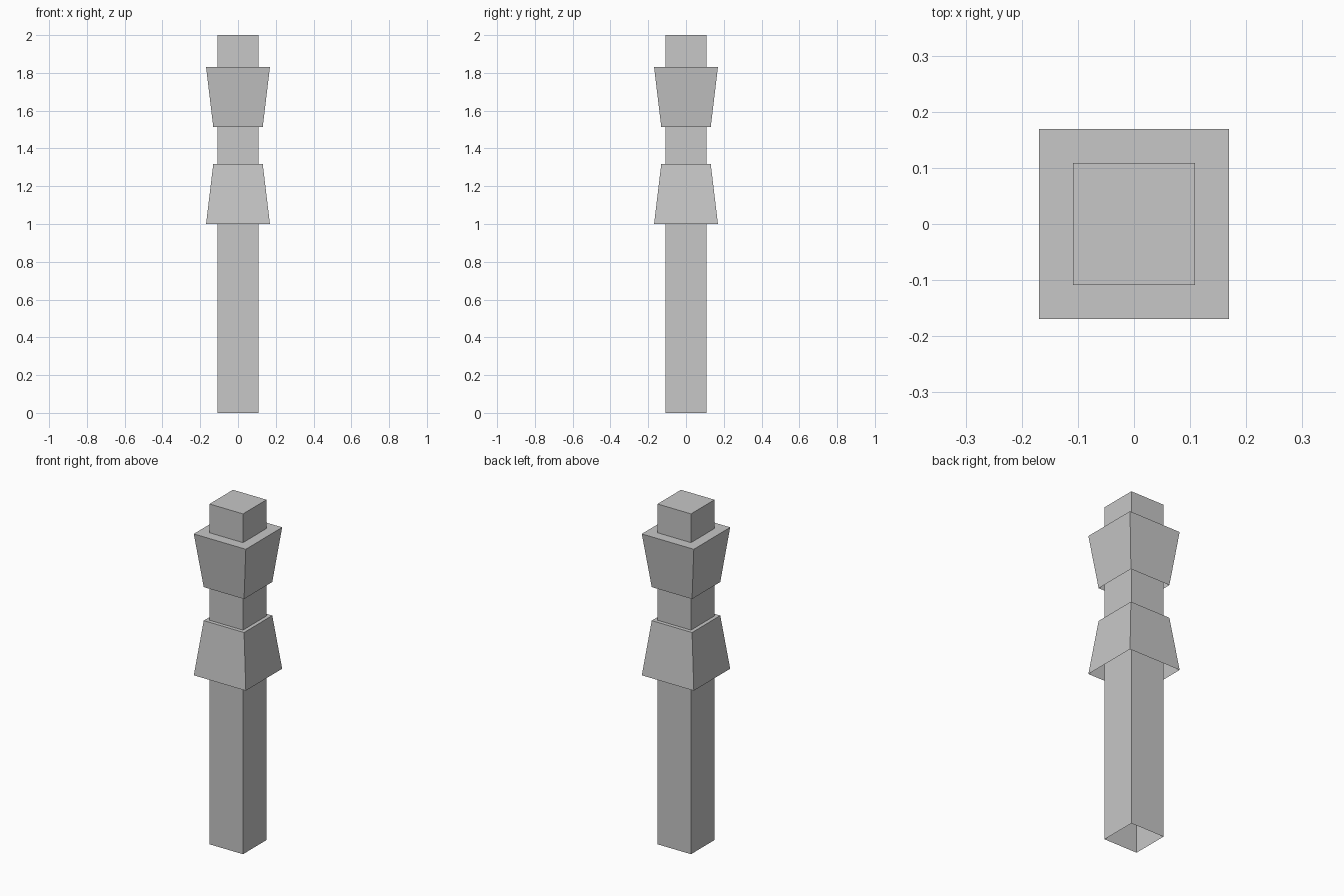
import bpy
import bmesh

if "Cube" in bpy.data.objects:
    bpy.data.objects.remove(bpy.data.objects["Cube"])

stone = bpy.data.materials.new("light_grey")
stone.diffuse_color = (0.57, 0.57, 0.57, 1.0)
stone.use_nodes = True
stone.node_tree.nodes["Principled BSDF"].inputs["Base Color"].default_value = stone.diffuse_color


def square_block(name, z0, half0, z1, half1):
    """Square block, open underneath, with separate bottom and top half-widths."""
    bm = bmesh.new()
    corners = ((-1, -1), (1, -1), (1, 1), (-1, 1))
    low = [bm.verts.new((x * half0, y * half0, z0)) for x, y in corners]
    top = [bm.verts.new((x * half1, y * half1, z1)) for x, y in corners]
    for i in range(4):
        j = (i + 1) % 4
        bm.faces.new((low[i], low[j], top[j], top[i]))
    bm.faces.new(top)
    mesh = bpy.data.meshes.new(name)
    bm.to_mesh(mesh)
    bm.free()
    mesh.materials.append(stone)
    obj = bpy.data.objects.new(name, mesh)
    bpy.context.collection.objects.link(obj)
    return obj


# Full-height post
square_block("shaft", 0.0, 0.109, 2.0, 0.109)
# Collar narrowing upward
square_block("lower_collar", 1.0, 0.169, 1.317, 0.131)
# Collar widening upward
square_block("upper_collar", 1.514, 0.131, 1.831, 0.169)
